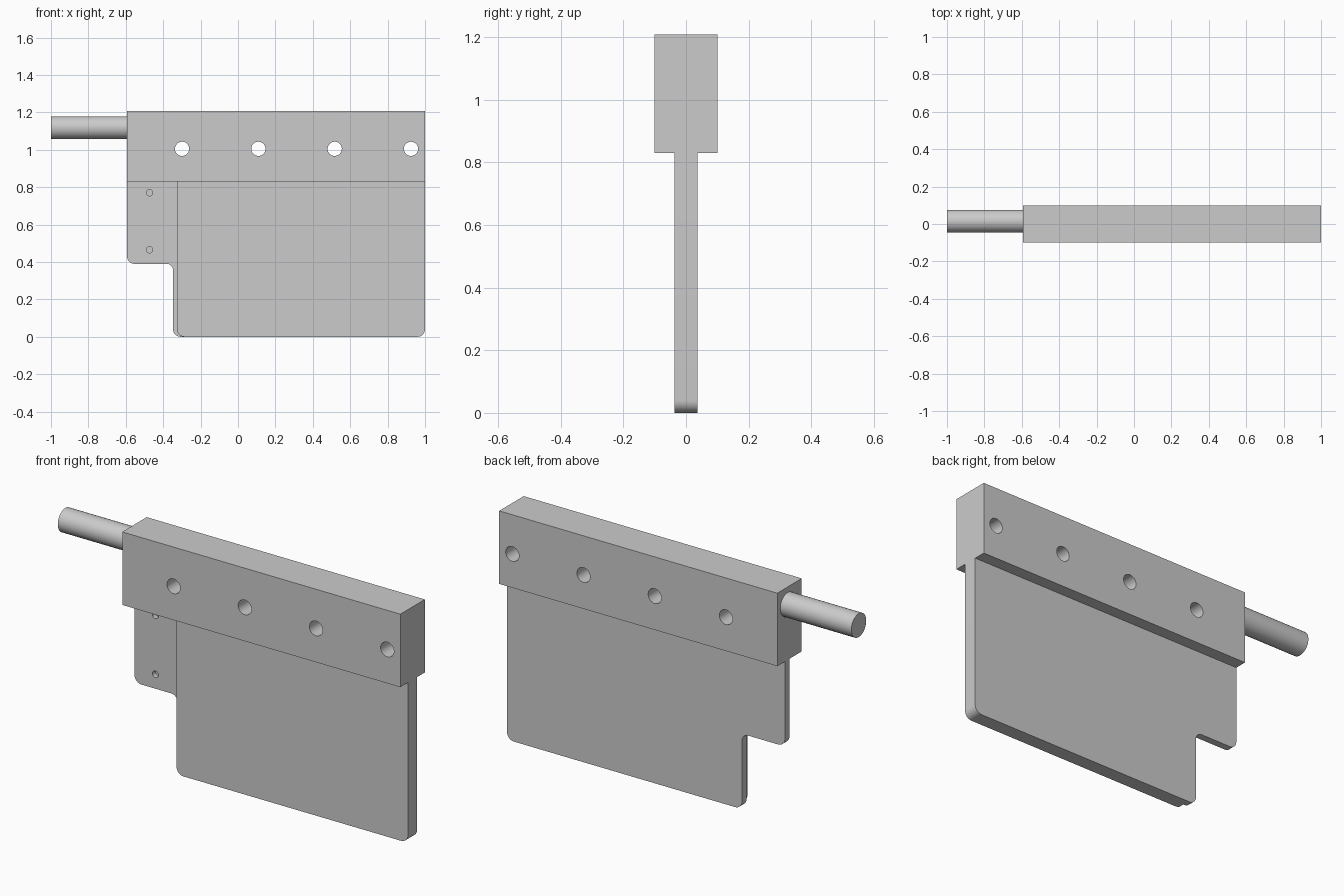
import bpy, bmesh
from math import pi, sin, cos
from mathutils import Vector, Matrix

if "Cube" in bpy.data.objects:
    bpy.data.objects.remove(bpy.data.objects["Cube"])

LEFT, RIGHT = -0.593, 1.0
SHOULDER, TOP = 0.83, 1.208


def finish(name, bm):
    bmesh.ops.recalc_face_normals(bm, faces=bm.faces)
    mesh = bpy.data.meshes.new(name)
    bm.to_mesh(mesh)
    bm.free()
    obj = bpy.data.objects.new(name, mesh)
    bpy.context.collection.objects.link(obj)
    return obj


def plate(name, corners, y0, y1):
    """Extrude an outline of right-angled (x, z, fillet radius) corners."""
    points = []
    n = len(corners)
    for i, (x, z, r) in enumerate(corners):
        p = Vector((x, z))
        if r == 0:
            points.append(p)
            continue
        a = (Vector(corners[i - 1][:2]) - p).normalized() * r
        b = (Vector(corners[(i + 1) % n][:2]) - p).normalized() * r
        for k in range(9):
            t = k / 8 * pi / 2
            points.append(p + a * (1 - sin(t)) + b * (1 - cos(t)))
    bm = bmesh.new()
    face = bm.faces.new([bm.verts.new((p.x, y0, p.y)) for p in points])
    out = bmesh.ops.extrude_face_region(bm, geom=[face])
    moved = [v for v in out["geom"] if isinstance(v, bmesh.types.BMVert)]
    bmesh.ops.translate(bm, vec=(0, y1 - y0, 0), verts=moved)
    # Keep the starting cap so the plate is closed
    if not all(e.is_manifold for e in bm.edges):
        bmesh.ops.holes_fill(bm, edges=bm.edges)
    return finish(name, bm)


def cylinder(name, centre, radius, length, axis):
    bm = bmesh.new()
    turn = Matrix.Rotation(pi / 2, 4, "Y" if axis == "X" else "X")
    bmesh.ops.create_cone(bm, cap_ends=True, segments=48, radius1=radius,
                          radius2=radius, depth=length,
                          matrix=Matrix.Translation(centre) @ turn)
    return finish(name, bm)


def boolean(target, other, operation):
    mod = target.modifiers.new(operation.lower(), "BOOLEAN")
    mod.operation, mod.solver, mod.object = operation, "EXACT", other
    bpy.context.view_layer.objects.active = target
    bpy.ops.object.modifier_apply(modifier=mod.name)
    bpy.data.objects.remove(other)


# Clamping bar with four through holes
bar = plate("clamp_bar", [(LEFT, SHOULDER, 0), (RIGHT, SHOULDER, 0),
                          (RIGHT, TOP, 0), (LEFT, TOP, 0)], -0.1, 0.1)
for i in range(4):
    boolean(bar, cylinder("bolt_hole", (-0.299 + i * 0.408, 0, 1.005),
                          0.038, 0.5, "Y"), "DIFFERENCE")

# Blade: stepped back layer with side tab, plus wide front layer
blade = plate("blade", [(LEFT, SHOULDER, 0), (LEFT, 0.39, 0.04),
                        (-0.347, 0.39, 0.035), (-0.347, 0, 0.04),
                        (RIGHT, 0, 0.04), (RIGHT, SHOULDER, 0)], 0, 0.037)
front = plate("front_layer", [(-0.326, SHOULDER, 0), (-0.326, 0, 0.04),
                              (RIGHT, 0, 0.04), (RIGHT, SHOULDER, 0)],
              -0.037, 0)
boolean(blade, front, "UNION")

# Small blind holes in the tab
for z in (0.465, 0.77):
    boolean(blade, cylinder("tab_hole", (-0.473, 0, z), 0.017, 0.05, "Y"),
            "DIFFERENCE")

# Round mounting rod, slightly behind the bar's centre line
rod = cylinder("mounting_rod", ((-1 + LEFT) / 2, 0.015, 1.118), 0.061,
               LEFT + 1, "X")

# Smooth the round surfaces, keep the edges crisp
for obj in (bar, blade, rod):
    bpy.ops.object.select_all(action="DESELECT")
    obj.select_set(True)
    bpy.context.view_layer.objects.active = obj
    bpy.ops.object.shade_smooth_by_angle(angle=pi / 6)
